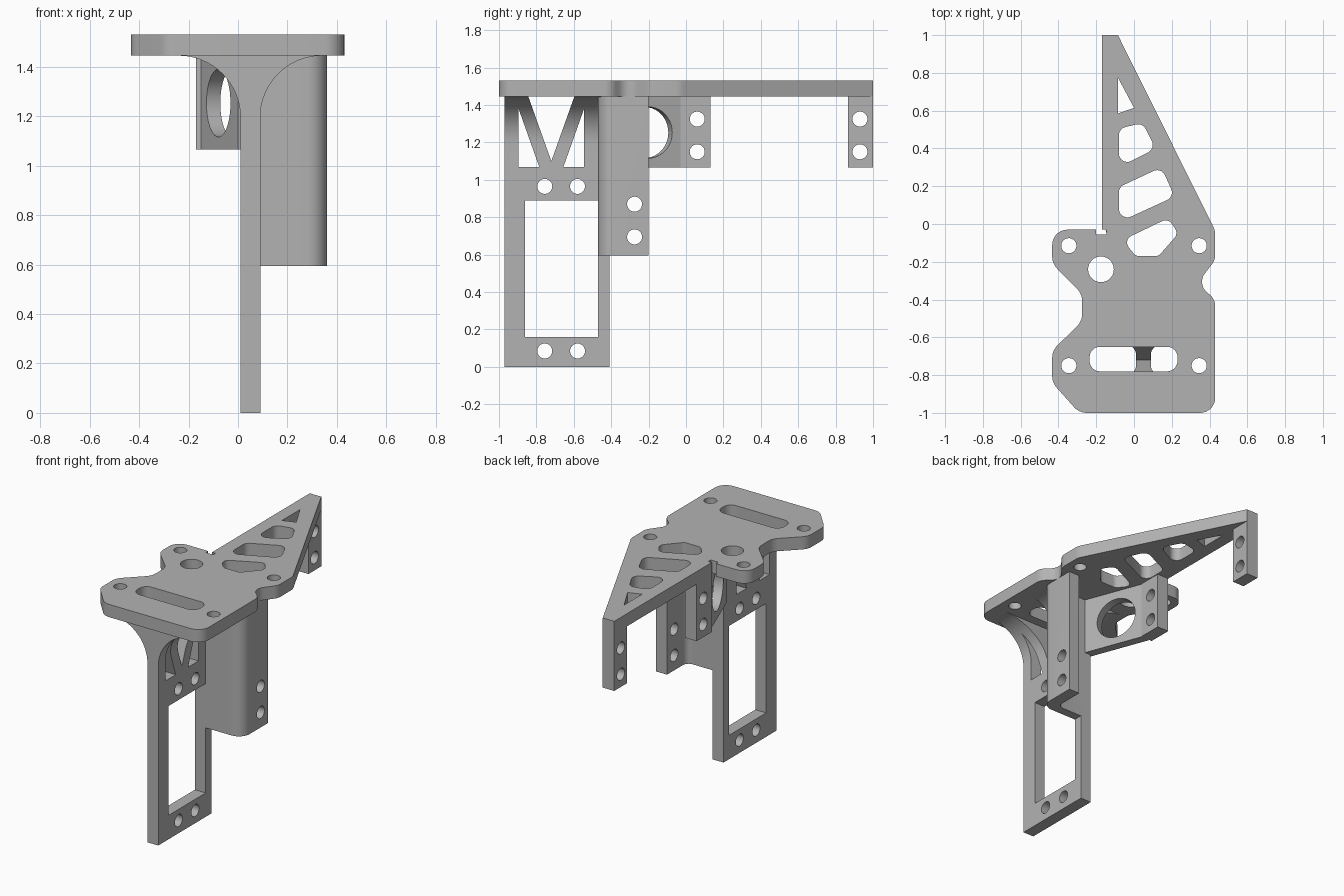
import bpy, bmesh
from math import cos, sin, pi, tan
from mathutils import Matrix, Vector

cube = bpy.data.objects.get("Cube")
if cube:
    bpy.data.objects.remove(cube)

grey = bpy.data.materials.new("matte_grey")
grey.use_nodes = True
grey.diffuse_color = (0.45, 0.45, 0.45, 1)
grey.node_tree.nodes["Principled BSDF"].inputs["Base Color"].default_value = (0.45, 0.45, 0.45, 1)

PLATE_Z, TOP_Z = 1.445, 1.53
TAB_Z = 1.065


def circle(u, v, r, n=40):
    return [(u + r * cos(2 * pi * i / n), v + r * sin(2 * pi * i / n)) for i in range(n)]


def rect(u0, u1, v0, v1):
    return [(u0, v0), (u1, v0), (u1, v1), (u0, v1)]


def rounded(corners, radius=None, steps=8):
    """Round each corner; corners are (u, v, r), or (u, v) with a shared radius."""
    out = []
    for i, c in enumerate(corners):
        r = c[2] if radius is None else radius
        p = Vector(c[:2])
        if not r:
            out.append(tuple(p))
            continue
        a = (Vector(corners[i - 1][:2]) - p).normalized()
        b = (Vector(corners[(i + 1) % len(corners)][:2]) - p).normalized()
        half = a.angle(b) / 2
        centre = p + (a + b).normalized() * (r / sin(half))
        start = p + a * (r / tan(half)) - centre
        end = p + b * (r / tan(half)) - centre
        sweep = start.angle_signed(end)
        for k in range(steps + 1):
            t = -sweep * k / steps
            out.append((centre.x + start.x * cos(t) - start.y * sin(t),
                        centre.y + start.x * sin(t) + start.y * cos(t)))
    return out


def basis(u, v, w):
    return Matrix((u, v, w)).transposed().to_4x4()


AXES = {"x": basis((0, 1, 0), (0, 0, 1), (1, 0, 0)),
        "y": basis((1, 0, 0), (0, 0, 1), (0, -1, 0)),
        "z": Matrix.Identity(4)}


def slab(name, loops, lo, hi, axis="z", frame=None):
    """Extrude an outline with holes from lo to hi along an axis."""
    curve = bpy.data.curves.new(name, "CURVE")
    curve.dimensions, curve.fill_mode = "2D", "BOTH"
    curve.extrude = (hi - lo) / 2
    for pts in loops:
        s = curve.splines.new("POLY")
        s.points.add(len(pts) - 1)
        for p, (u, v) in zip(s.points, pts):
            p.co = (u, v, 0, 1)
        s.use_cyclic_u = True
    ob = bpy.data.objects.new(name, curve)
    bpy.context.collection.objects.link(ob)
    bpy.ops.object.select_all(action="DESELECT")
    ob.select_set(True)
    bpy.context.view_layer.objects.active = ob
    bpy.ops.object.convert(target="MESH")
    ob = bpy.context.view_layer.objects.active
    mid = (lo + hi) / 2 * (-1 if axis == "y" else 1)
    matrix = (frame or AXES[axis]) @ Matrix.Translation((0, 0, mid))
    bm = bmesh.new()
    bm.from_mesh(ob.data)
    bmesh.ops.transform(bm, matrix=matrix, verts=bm.verts)
    bmesh.ops.remove_doubles(bm, verts=bm.verts, dist=0.0001)
    bmesh.ops.recalc_face_normals(bm, faces=bm.faces)
    bm.to_mesh(ob.data)
    bm.free()
    ob.data.materials.clear()
    ob.data.materials.append(grey)
    finish(ob)
    return ob


def finish(ob):
    bpy.ops.object.select_all(action="DESELECT")
    ob.select_set(True)
    bpy.context.view_layer.objects.active = ob
    bpy.ops.object.shade_smooth_by_angle(angle=0.5)


def combine(ob, tool, operation):
    mod = ob.modifiers.new("cut", "BOOLEAN")
    mod.operation, mod.solver, mod.object = operation, "EXACT", tool
    bpy.context.view_layer.objects.active = ob
    bpy.ops.object.modifier_apply(modifier=mod.name)
    bpy.data.objects.remove(tool)
    finish(ob)


# Top plate with its bolt holes, cable slot and truss windows
outline = rounded([
    (-0.17, 1, 0), (-0.085, 1, 0), (0.43, -0.035, 0.1), (0.43, -0.19, 0.08),
    (0.335, -0.315, 0.07), (0.43, -0.40, 0.08), (0.43, -1, 0.08), (-0.29, -1, 0.09),
    (-0.433, -0.84, 0.09), (-0.433, -0.67, 0.09), (-0.275, -0.515, 0.09),
    (-0.275, -0.37, 0.09), (-0.433, -0.21, 0.09), (-0.433, -0.03, 0.08),
    (-0.2, -0.03, 0), (-0.2, -0.055, 0), (-0.145, -0.055, 0), (-0.145, -0.03, 0),
    (-0.17, -0.03, 0)])
windows = [
    [(-0.085, 0.775), (0, 0.615), (-0.085, 0.585)],
    rounded([(-0.08, 0.505), (0.045, 0.535), (0.115, 0.40), (-0.08, 0.30)], 0.045),
    rounded([(-0.08, 0.195), (0.145, 0.30), (0.215, 0.145), (-0.08, 0.01)], 0.045),
    rounded([(-0.06, -0.085), (0.18, 0.03), (0.235, -0.05), (0.13, -0.17), (0.01, -0.17)], 0.04),
    rounded(rect(-0.235, 0.23, -0.78, -0.65), 0.055),
    circle(-0.175, -0.24, 0.068)]
bolts = [circle(x, y, 0.04) for x in (-0.345, 0.345) for y in (-0.115, -0.75)]
slab("top_plate", [outline] + windows + bolts, PLATE_Z, TOP_Z)

# Hanging frame: side outline with window and braces, trimmed to a flared front outline
side = [(-0.97, 0), (-0.41, 0), (-0.41, PLATE_Z), (-0.597, PLATE_Z),
        (-0.72, 1.10), (-0.843, PLATE_Z), (-0.97, PLATE_Z)]
openings = [rect(-0.86, -0.47, 0.16, 0.89),
            [(-0.895, 1.07), (-0.785, 1.07), (-0.895, 1.38)],
            [(-0.655, 1.07), (-0.545, 1.07), (-0.545, 1.38)]]
openings += [circle(y, z, 0.04) for y in (-0.755, -0.58) for z in (0.085, 0.965)]
hanging_frame = slab("hanging_frame", [side] + openings, -0.4, 0.5, "x")
R, steps = 0.25, 16
arc = [(R - R * cos(pi / 2 * i / steps), PLATE_Z - R + R * sin(pi / 2 * i / steps))
       for i in range(steps + 1)]
flare = [(0.01, -0.1), (0.09, -0.1)] + [(0.09 + u, z) for u, z in arc]
flare += [(0.34, 1.5), (-0.24, 1.5)] + [(0.01 - u, z) for u, z in reversed(arc)]
combine(hanging_frame, slab("flare_tool", [flare], -1.1, -0.3, "y"), "INTERSECT")

# Angled side bracket with two cross holes
bracket = rounded([(0.08, -0.47, 0), (0.36, -0.47, 0.08), (0.36, -0.2, 0),
                   (0.28, -0.2, 0), (0.28, -0.41, 0.04), (0.08, -0.41, 0)])
side_bracket = slab("side_bracket", [bracket], 0.595, PLATE_Z)
for z in (0.695, 0.87):
    combine(side_bracket, slab("hole_tool", [circle(-0.275, z, 0.04)], 0.2, 0.45, "x"), "DIFFERENCE")

# Two mounting tabs under the straight edge
for name, y0, y1 in (("middle_tab", -0.03, 0.13), ("end_tab", 0.865, 1)):
    holes = [circle(y1 - 0.07, z, 0.04) for z in (1.15, 1.325)]
    slab(name, [rect(y0, y1, TAB_Z, PLATE_Z)] + holes, -0.17, -0.085, "x")

# Slanted web with a large round opening, joining the middle tab to the frame
start, end = Vector((-0.122, -0.025, 0)), Vector((0.028, -0.42, 0))
along = (end - start).normalized()
up = Vector((0, 0, 1))
web_frame = Matrix.Translation(start) @ basis(along, up, along.cross(up))
slab("slanted_web", [rect(0, (end - start).length, TAB_Z, PLATE_Z), circle(0.2, 1.253, 0.137)],
     -0.03, 0.03, frame=web_frame)
